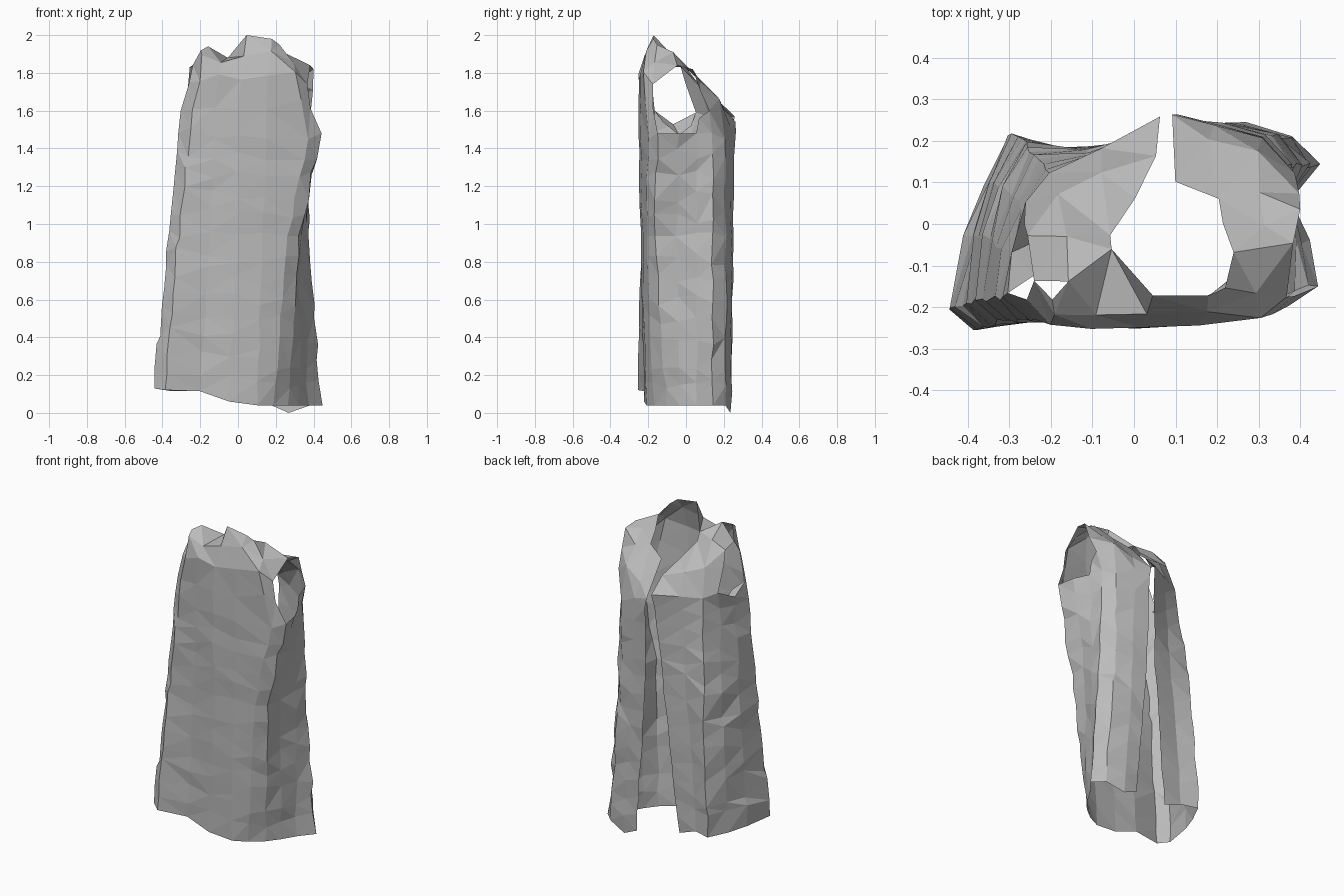
import bpy
import bmesh
import random
from mathutils import Vector

random.seed(4)
default_cube = bpy.data.objects.get("Cube")
if default_cube:
    bpy.data.objects.remove(default_cube, do_unlink=True)

# One plain cloth colour
cloth = bpy.data.materials.new("grey cloth")
cloth.use_nodes = True
colour = (0.5, 0.5, 0.5, 1)
cloth.diffuse_color = colour
cloth.node_tree.nodes["Principled BSDF"].inputs["Base Color"].default_value = colour

CHEST = 1.48   # height where the armholes start
ROWS = 13

# Cross-sections from one edge of the back opening, round the front, to the other
low = [(.18, .24), (.27, .24), (.39, .21), (.44, .14), (.37, .06), (.32, -.03),
       (.27, -.1), (.19, -.17), (.1, -.21), (-.05, -.22), (-.2, -.22), (-.39, -.26),
       (-.45, -.2), (-.41, -.03), (-.36, .1), (-.3, .22), (-.2, .18), (-.08, .18)]
middle = [(.11, .25), (.21, .24), (.31, .21), (.38, .14), (.36, .06), (.33, -.05),
          (.32, -.17), (.26, -.21), (.13, -.23), (0, -.24), (-.15, -.23), (-.32, -.23),
          (-.37, -.18), (-.35, -.03), (-.31, .09), (-.26, .19), (-.13, .18), (.01, .2)]
high = [(.1, .26), (.19, .24), (.3, .2), (.36, .14), (.38, .06), (.42, -.04),
        (.44, -.15), (.37, -.2), (.15, -.24), (0, -.25), (-.12, -.24), (-.25, -.23),
        (-.31, -.18), (-.29, -.08), (-.26, .03), (-.21, .13), (-.09, .17), (.05, .24)]


def hem_height(x):
    """The hem lifts towards the right and dips on the left."""
    return .04 + min(.075, max(0, -x * .4)) + max(0, -x - .35) * .15


def body_row(t):
    """Blend the three sections; t runs from the hem to the chest."""
    a, b, s = (low, middle, t / .6) if t < .6 else (middle, high, (t - .6) / .4)
    row = []
    for i, (p, q, foot) in enumerate(zip(a, b, low)):
        xy = Vector(p).lerp(Vector(q), s)
        hem = 0 if i == 1 else hem_height(foot[0])
        row.append((xy.x, xy.y, hem + t * (CHEST - hem)))
    return row


def patch(bm, rows):
    """Sew a grid of points into faces."""
    grid = [[bm.verts.new(p) for p in row] for row in rows]
    for lower, upper in zip(grid, grid[1:]):
        for c in range(len(lower) - 1):
            bm.faces.new((lower[c + 1], lower[c], upper[c], upper[c + 1]))


bm = bmesh.new()

# Skirt and body up to the chest
body = [body_row(r / ROWS) for r in range(ROWS + 1)]
patch(bm, body)
chest = body[-1]

# Front bib, rising to a neckline that rolls inward
bib_base = [(.39, -.18, 1.61), (.33, -.22, 1.63), (.15, -.24, 1.62), (0, -.25, 1.62),
            (-.12, -.24, 1.63), (-.24, -.23, 1.62), (-.31, -.17, 1.6)]
bib_mid = [(.37, -.18, 1.74), (.31, -.22, 1.77), (.16, -.24, 1.76), (.02, -.25, 1.76),
           (-.1, -.25, 1.76), (-.2, -.24, 1.76), (-.26, -.18, 1.75)]
bib_top = [(.39, -.05, 1.84), (.3, -.16, 1.89), (.17, -.21, 1.9), (.03, -.22, 1.9),
           (-.09, -.22, 1.89), (-.19, -.22, 1.89), (-.24, -.14, 1.84)]
neck = [(.24, -.07, 1.91), (.22, -.15, 1.95), (.18, -.17, 1.98), (.05, -.17, 2),
        (-.05, -.06, 1.88), (-.16, -.14, 1.94), (-.2, -.18, 1.92)]
patch(bm, [chest[6:13], bib_base, bib_mid, bib_top, neck])

# Left back yoke, leaning forward to the shoulder
left_yoke = [(.09, .26, 1.54), (.18, .2, 1.63), (.29, .17, 1.63), (.38, .12, 1.6)]
left_neck = [(.1, .1, 1.73), (.2, .06, 1.78), (.3, .07, 1.77), (.4, .08, 1.71)]
left_strap = [(.21, 0, 1.84), (.31, 0, 1.85), (.4, .03, 1.82)]
patch(bm, [chest[:4], left_yoke, left_neck])
patch(bm, [left_neck[1:], left_strap, [neck[0], bib_top[0], bib_top[0]]])

# Left underarm, rising from the armhole to the yoke
patch(bm, [chest[3:5], [left_yoke[3], (.38, .07, 1.56)]])

# Right back yoke with its loose flap at the opening
right_yoke = [(-.26, .05, 1.59), (-.2, .12, 1.6), (-.08, .18, 1.57), (.06, .26, 1.57)]
right_neck = [(-.26, 0, 1.74), (-.18, .07, 1.73), (-.08, .12, 1.68), (.05, .16, 1.66)]
right_strap = [(-.26, -.03, 1.83), (-.16, -.03, 1.85), (-.06, -.03, 1.83)]
patch(bm, [chest[14:], right_yoke, right_neck])
patch(bm, [right_neck[:3], right_strap, [bib_top[6], neck[5], neck[4]]])
patch(bm, [[right_neck[2], right_neck[3]], [right_strap[2], (0, .06, 1.74)]])

# Gusset under the right armhole and its crumpled inner fold
gusset = [bib_base[6], (-.29, -.07, 1.55), right_yoke[0]]
patch(bm, [chest[12:15], gusset])
patch(bm, [gusset, [(-.24, -.12, 1.54), (-.22, -.04, 1.47), (-.21, .03, 1.52)]])

# Join the seams, split into triangles and crumple the cloth
bmesh.ops.remove_doubles(bm, verts=bm.verts[:], dist=.001)
for v in bm.verts:
    shake = .009 if abs(v.co.x) > .26 else .005
    v.co.x += random.uniform(-shake, shake)
    v.co.y += random.uniform(-shake, shake) * .8
    if not v.is_boundary:
        v.co.z += random.uniform(-.035, .035)
bmesh.ops.triangulate(bm, faces=bm.faces[:], quad_method='SHORT_EDGE')

mesh = bpy.data.meshes.new("gown")
bm.to_mesh(mesh)
bm.free()
mesh.materials.append(cloth)
gown = bpy.data.objects.new("gown", mesh)
bpy.context.collection.objects.link(gown)
